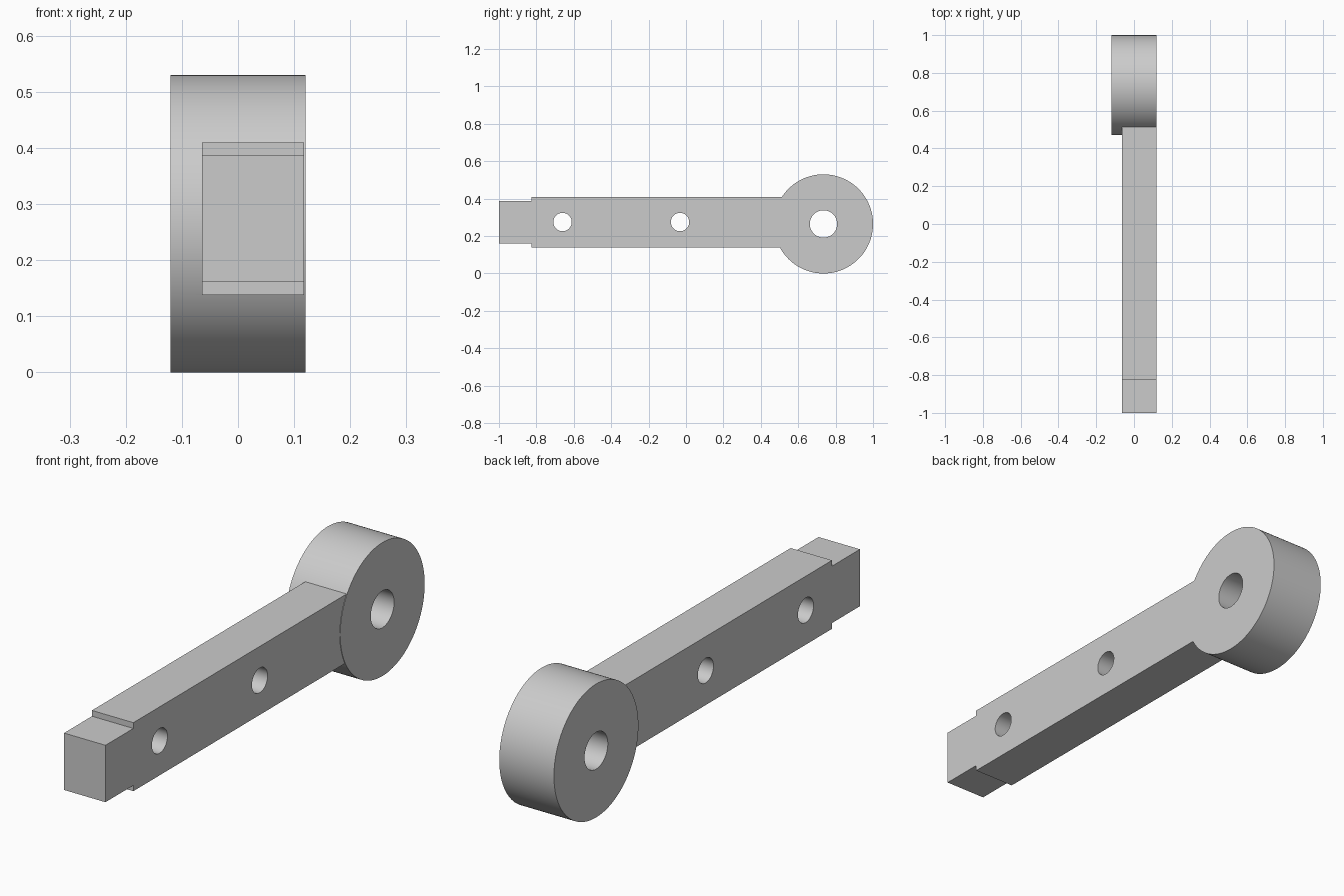
import bpy
import bmesh
from math import radians

cube = bpy.data.objects.get("Cube")
if cube:
    bpy.data.objects.remove(cube, do_unlink=True)

grey = bpy.data.materials.new("light grey")
grey.use_nodes = True
colour = (0.6, 0.6, 0.6, 1)
grey.diffuse_color = colour
grey.node_tree.nodes["Principled BSDF"].inputs["Base Color"].default_value = colour


def cylinder(name, y, z, radius, x0, x1, sides=96):
    """Cylinder lying along x."""
    bpy.ops.mesh.primitive_cylinder_add(
        vertices=sides, radius=radius, depth=x1 - x0,
        location=((x0 + x1) / 2, y, z), rotation=(0, radians(90), 0))
    obj = bpy.context.object
    obj.name = name
    obj.data.materials.append(grey)
    return obj


def extrude_profile(name, points, x0, x1):
    """Side profile of (y, z) points extruded along x."""
    bm = bmesh.new()
    face = bm.faces.new([bm.verts.new((x0, y, z)) for y, z in points])
    moved = bmesh.ops.extrude_face_region(bm, geom=[face])["geom"]
    verts = [v for v in moved if isinstance(v, bmesh.types.BMVert)]
    bmesh.ops.translate(bm, verts=verts, vec=(x1 - x0, 0, 0))
    bmesh.ops.recalc_face_normals(bm, faces=bm.faces)
    mesh = bpy.data.meshes.new(name)
    bm.to_mesh(mesh)
    bm.free()
    obj = bpy.data.objects.new(name, mesh)
    bpy.context.collection.objects.link(obj)
    mesh.materials.append(grey)
    return obj


def combine(target, other, operation):
    """Apply a boolean and discard the second object."""
    bpy.ops.object.select_all(action='DESELECT')
    target.select_set(True)
    bpy.context.view_layer.objects.active = target
    mod = target.modifiers.new("boolean", 'BOOLEAN')
    mod.operation = operation
    mod.solver = 'EXACT'
    mod.object = other
    bpy.ops.object.modifier_apply(modifier=mod.name)
    bpy.data.objects.remove(other, do_unlink=True)


# Bar with a stepped tongue at the front end
bottom, top, step, shoulder, end = 0.138, 0.41, 0.023, -0.825, 0.6
arm = extrude_profile("lever_arm", [
    (-1, bottom + step), (shoulder, bottom + step), (shoulder, bottom),
    (end, bottom), (end, top), (shoulder, top),
    (shoulder, top - step), (-1, top - step)], -0.064, 0.118)

# Round boss at the back end
boss_y, boss_z = 0.735, 0.265
combine(arm, cylinder("round_boss", boss_y, boss_z, 0.265, -0.12, 0.12, 128), 'UNION')

# Through holes in the bar and the boss
for y, z, radius in [(-0.66, 0.275, 0.049), (-0.032, 0.275, 0.049),
                     (boss_y, boss_z, 0.073)]:
    combine(arm, cylinder("hole_cutter", y, z, radius, -0.3, 0.3), 'DIFFERENCE')

bpy.ops.object.shade_smooth_by_angle(angle=radians(30))
